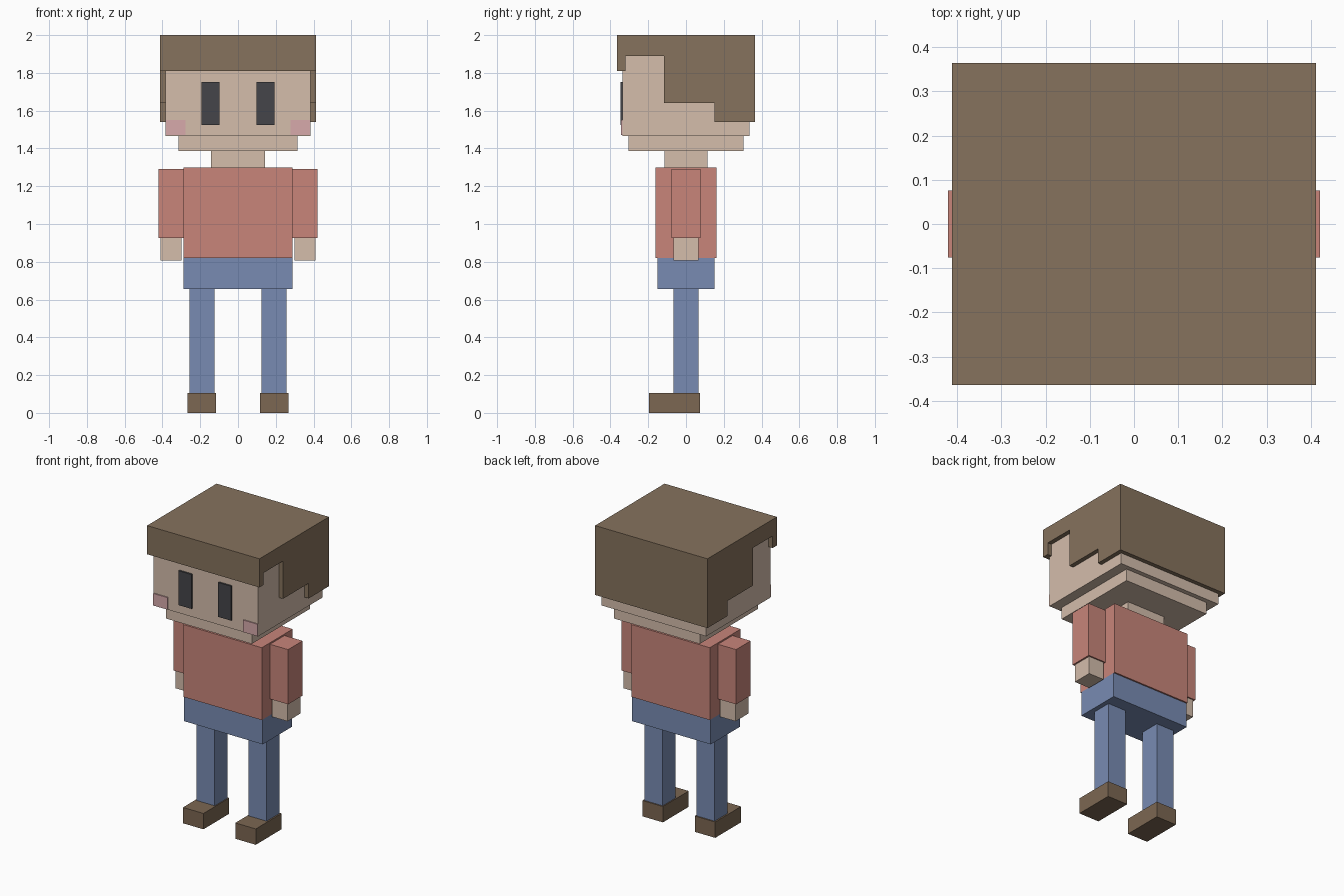
import bpy, bmesh

if "Cube" in bpy.data.objects:
    bpy.data.objects.remove(bpy.data.objects["Cube"])


def material(name, rgb):
    m = bpy.data.materials.new(name)
    m.diffuse_color = (*rgb, 1)
    m.use_nodes = True
    m.node_tree.nodes["Principled BSDF"].inputs["Base Color"].default_value = m.diffuse_color
    return m


HAIR = material("hair_brown", (0.24, 0.17, 0.11))
SKIN = material("skin", (0.66, 0.51, 0.41))
SHIRT = material("shirt_red", (0.58, 0.235, 0.195))
DENIM = material("denim_blue", (0.19, 0.26, 0.45))
SHOE = material("shoe_brown", (0.20, 0.135, 0.085))
DARK = material("eye_dark", (0.06, 0.06, 0.067))
BLUSH = material("blush_pink", (0.68, 0.40, 0.41))


def prism(name, profile, x0, x1, mat):
    """Extrude a closed (y, z) profile from x0 to x1."""
    bm = bmesh.new()
    face = bm.faces.new([bm.verts.new((x0, y, z)) for y, z in profile])
    ext = bmesh.ops.extrude_face_region(bm, geom=[face])["geom"]
    verts = [v for v in ext if isinstance(v, bmesh.types.BMVert)]
    bmesh.ops.translate(bm, verts=verts, vec=(x1 - x0, 0, 0))
    bmesh.ops.recalc_face_normals(bm, faces=bm.faces)
    mesh = bpy.data.meshes.new(name)
    bm.to_mesh(mesh)
    bm.free()
    mesh.materials.append(mat)
    obj = bpy.data.objects.new(name, mesh)
    bpy.context.collection.objects.link(obj)
    return obj


def box(name, x, y, z, mat):
    """Box from (min, max) ranges on each axis."""
    return prism(name, [(y[0], z[0]), (y[1], z[0]), (y[1], z[1]), (y[0], z[1])],
                 x[0], x[1], mat)


def pair(name, x, y, z, mat):
    """Matching boxes on both sides of the body."""
    box("right_" + name, (-x[1], -x[0]), y, z, mat)
    box("left_" + name, x, y, z, mat)


# Head, jaw and neck
box("head", (-0.383, 0.383), (-0.336, 0.336), (1.467, 1.95), SKIN)
box("jaw", (-0.315, 0.315), (-0.305, 0.305), (1.387, 1.467), SKIN)
box("neck", (-0.142, 0.142), (-0.114, 0.114), (1.30, 1.387), SKIN)

# Hair: stepped side profile with a fringe, carried across the head
prism("hair", [(-0.364, 2.0), (-0.364, 1.81), (-0.32, 1.81), (-0.32, 1.89),
               (-0.116, 1.89), (-0.116, 1.64), (0.152, 1.64), (0.152, 1.54),
               (0.364, 1.54), (0.364, 2.0)], -0.412, 0.412, HAIR)

# Face
pair("eye", (0.097, 0.193), (-0.348, -0.33), (1.525, 1.753), DARK)
pair("cheek", (0.277, 0.382), (-0.343, -0.33), (1.47, 1.55), BLUSH)

# Body
box("torso", (-0.288, 0.288), (-0.162, 0.162), (0.82, 1.30), SHIRT)
box("hips", (-0.288, 0.288), (-0.152, 0.152), (0.655, 0.82), DENIM)

# Limbs
pair("sleeve", (0.288, 0.421), (-0.076, 0.076), (0.927, 1.29), SHIRT)
pair("hand", (0.298, 0.41), (-0.067, 0.067), (0.808, 0.927), SKIN)
pair("leg", (0.124, 0.257), (-0.067, 0.067), (0.105, 0.655), DENIM)
pair("shoe", (0.117, 0.267), (-0.195, 0.075), (0.0, 0.105), SHOE)
